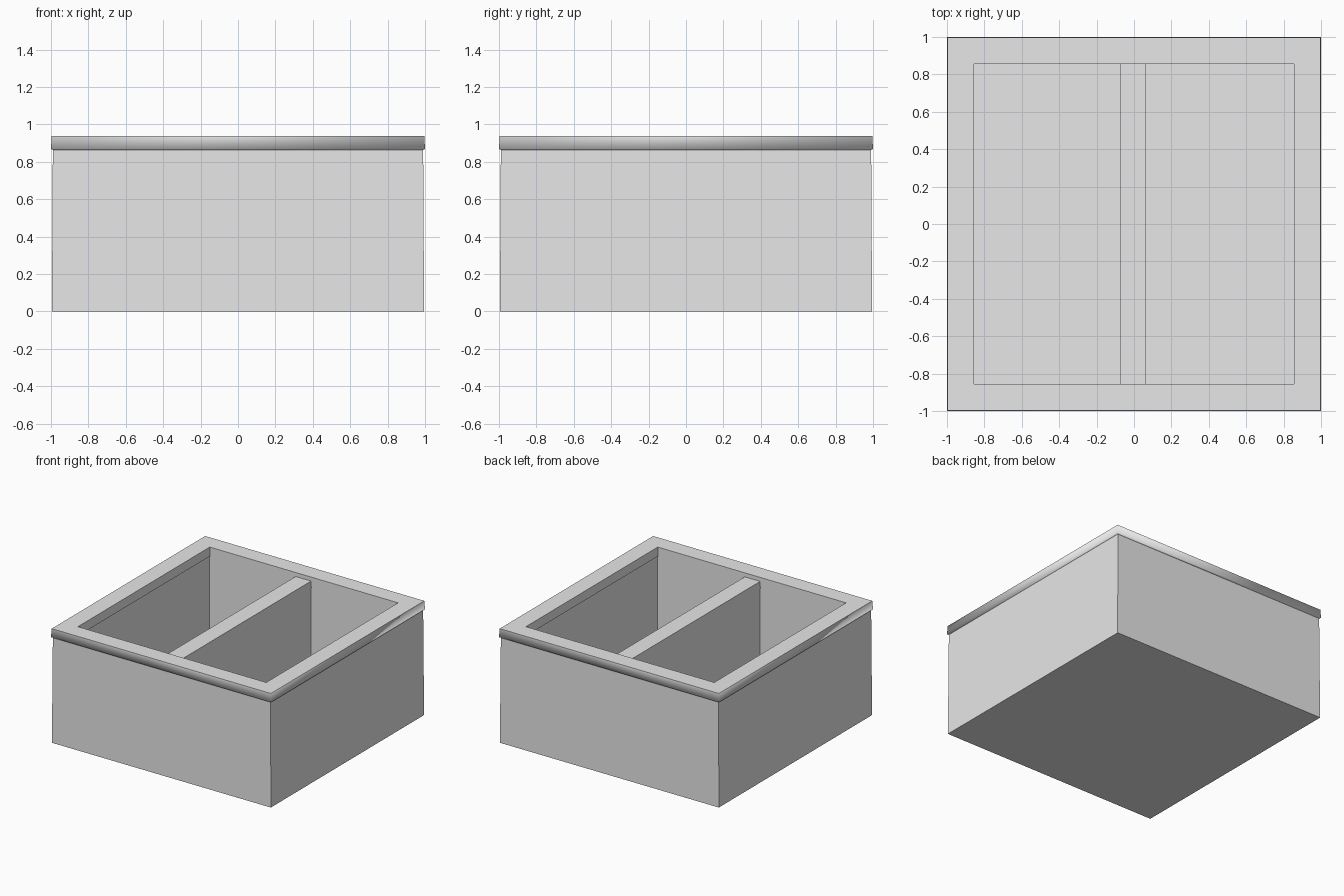
import bpy
import bmesh

cube = bpy.data.objects.get("Cube")
if cube:
    bpy.data.objects.remove(cube)

grey = bpy.data.materials.new("plain grey")
grey.use_nodes = True
colour = (0.8, 0.8, 0.8, 1)
grey.diffuse_color = colour
grey.node_tree.nodes["Principled BSDF"].inputs["Base Color"].default_value = colour


def finish(name, bm):
    bmesh.ops.recalc_face_normals(bm, faces=bm.faces)
    mesh = bpy.data.meshes.new(name)
    bm.to_mesh(mesh)
    bm.free()
    mesh.materials.append(grey)
    obj = bpy.data.objects.new(name, mesh)
    bpy.context.collection.objects.link(obj)
    return obj


def square_loft(name, profile, cap=False, closed=False, smooth=()):
    """Join square rings given as (half width, height); smooth lists soft bands."""
    bm = bmesh.new()
    corners = ((-1, -1), (1, -1), (1, 1), (-1, 1))
    rings = [[bm.verts.new((sx * r, sy * r, z)) for sx, sy in corners]
             for r, z in profile]
    pairs = list(zip(rings, rings[1:]))
    if closed:
        pairs.append((rings[-1], rings[0]))
    for band, (a, b) in enumerate(pairs):
        for i in range(4):
            j = (i + 1) % 4
            face = bm.faces.new((a[i], a[j], b[j], b[i]))
            face.smooth = band in smooth
    if cap:
        bm.faces.new(rings[0])
        bm.faces.new(rings[-1])
    return finish(name, bm)


def box(name, x0, x1, y0, y1, z0, z1):
    bm = bmesh.new()
    bmesh.ops.create_cube(bm, size=1)
    for v in bm.verts:
        v.co = (x1 if v.co.x > 0 else x0,
                y1 if v.co.y > 0 else y0,
                z1 if v.co.z > 0 else z0)
    return finish(name, bm)


# Hollow, slightly tapered body with a solid floor
square_loft("body", [(0.995, 0), (0.99, 0.862), (0.862, 0.862), (0.862, 0.1)], cap=True)

# Overhanging rim with a softly shaded outer edge
square_loft("rim", [(0.856, 0.862), (0.985, 0.862), (1.0, 0.868),
                    (0.996, 0.938), (0.856, 0.938)], closed=True, smooth=(1, 2))

# Partition and the rail that caps it, just below the rim
box("divider_wall", -0.07, 0.06, -0.865, 0.865, 0.1, 0.85)
box("divider_rail", -0.075, 0.065, -0.86, 0.86, 0.848, 0.905)
